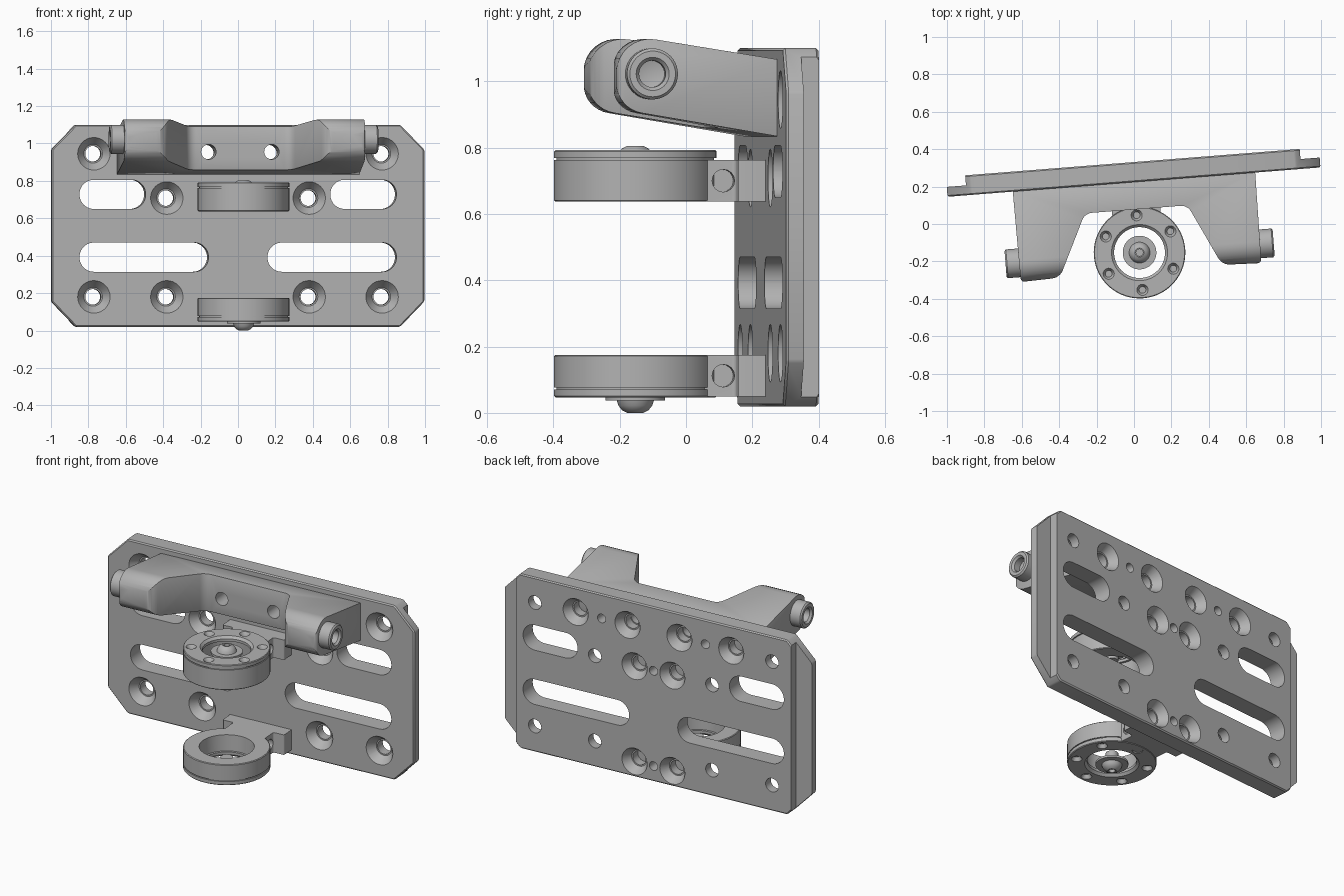
import bpy, bmesh
from math import cos, sin, pi, radians, tan
from mathutils import Matrix, Vector

cube = bpy.data.objects.get("Cube")
if cube:
    bpy.data.objects.remove(cube)

# The whole assembly is turned slightly about the vertical axis
FRAME = Matrix.Translation((0, 0.224, 0)) @ Matrix.Rotation(radians(4.5), 4, 'Z')
AXIS = {
    'X': lambda a, b, h: (h, a, b),
    'Y': lambda a, b, h: (a, h, b),
    'Z': lambda a, b, h: (a, b, h),
}

metal = bpy.data.materials.new("machined_grey")
metal.use_nodes = True
GREY = (0.45, 0.45, 0.45, 1)
metal.diffuse_color = GREY
metal.node_tree.nodes["Principled BSDF"].inputs["Base Color"].default_value = GREY


def rounded(corners, steps=6):
    """Polygon from (a, b, radius) corners with filleted corners."""
    pts = []
    for i, (a, b, r) in enumerate(corners):
        p = Vector((a, b))
        if r == 0:
            pts.append(p)
            continue
        d0 = (Vector(corners[i - 1][:2]) - p).normalized()
        d1 = (Vector(corners[(i + 1) % len(corners)][:2]) - p).normalized()
        half = d0.angle(d1) / 2
        centre = p + (d0 + d1).normalized() * (r / sin(half))
        start = p + d0 * (r / tan(half)) - centre
        end = p + d1 * (r / tan(half)) - centre
        turn = start.angle_signed(end)
        for k in range(steps + 1):
            pts.append(centre + Matrix.Rotation(-turn * k / steps, 2) @ start)
    return pts


def prism(bm, pts, h0, h1, axis):
    f = AXIS[axis]
    lo, hi = [[bm.verts.new(f(p[0], p[1], h)) for p in pts] for h in (h0, h1)]
    n = len(pts)
    bm.faces.new(lo)
    bm.faces.new(hi)
    for i in range(n):
        j = (i + 1) % n
        bm.faces.new((lo[i], lo[j], hi[j], hi[i]))


def lathe(bm, profile, axis, at, loop=False, seg=40):
    """Revolve (radius, height) points about an axis through the point at."""
    f = AXIS[axis]
    rings = []
    for r, h in profile:
        n = 1 if r == 0 else seg
        rings.append([bm.verts.new(Vector(f(r * cos(2 * pi * k / seg),
                      r * sin(2 * pi * k / seg), h)) + Vector(at)) for k in range(n)])
    pairs = list(zip(rings, rings[1:])) + ([(rings[-1], rings[0])] if loop else [])
    for lo, hi in pairs:
        for k in range(seg):
            m = (k + 1) % seg
            quad = [lo[k % len(lo)], lo[m % len(lo)], hi[m % len(hi)], hi[k % len(hi)]]
            bm.faces.new(list(dict.fromkeys(quad)))
    if not loop:
        for ring in (rings[0], rings[-1]):
            if len(ring) > 1:
                bm.faces.new(ring)


def rod(bm, r, h0, h1, axis, at, seg=24):
    lathe(bm, [(r, h0), (r, h1)], axis, at, seg=seg)


def make(name, bm):
    bmesh.ops.recalc_face_normals(bm, faces=bm.faces)
    mesh = bpy.data.meshes.new(name)
    bm.to_mesh(mesh)
    bm.free()
    mesh.materials.append(metal)
    ob = bpy.data.objects.new(name, mesh)
    bpy.context.collection.objects.link(ob)
    ob.matrix_world = FRAME
    return ob


def apply(ob, kind, **settings):
    mod = ob.modifiers.new(kind, kind)
    for key, value in settings.items():
        setattr(mod, key, value)
    bpy.context.view_layer.objects.active = ob
    bpy.ops.object.modifier_apply(modifier=mod.name)


def boolean(ob, cutter_bm, operation='DIFFERENCE'):
    cutter = make("cutter", cutter_bm)
    bpy.context.view_layer.update()
    apply(ob, 'BOOLEAN', object=cutter, operation=operation, solver='EXACT')
    bpy.data.objects.remove(cutter)


def finish(ob):
    bpy.ops.object.select_all(action='DESELECT')
    ob.select_set(True)
    bpy.context.view_layer.objects.active = ob
    bpy.ops.object.shade_smooth_by_angle(angle=radians(30))


# Back plate: octagon with stepped ends
T, STEP = 0.107, 0.053
bm = bmesh.new()
prism(bm, [(-1, 0.155), (-0.87, 0.02), (0.87, 0.02), (1, 0.155),
           (1, 0.967), (0.87, 1.1), (-0.87, 1.1), (-1, 0.967)], 0, T, 'Y')
bmesh.ops.bevel(bm, geom=bm.edges[:], offset=0.007, segments=1, affect='EDGES')
plate = make("back_plate", bm)
cut = bmesh.new()
FRONT_SINK = [(0.1, -0.012), (0.087, 0), (0.05, 0.05), (0.042, 0.05), (0.042, 0.2)]
BACK_SINK = [(0.042, -0.1), (0.042, 0.055), (0.05, 0.055), (0.082, T), (0.09, T + 0.011)]
for s in (-1, 1):
    prism(cut, [(s * 0.897, -1), (s * 1.2, -1), (s * 1.2, 2), (s * 0.897, 2)], STEP, 0.3, 'Y')
    for inner, z in ((0.495, 0.728), (0.158, 0.392)):
        prism(cut, rounded([(s * inner, z - 0.078, 0.077), (s * 0.85, z - 0.078, 0.077),
                            (s * 0.85, z + 0.078, 0.077), (s * inner, z + 0.078, 0.077)], 10),
              -0.1, 0.3, 'Y')
    for u, z in ((0.773, 0.945), (0.382, 0.708), (0.773, 0.18), (0.382, 0.18)):
        lathe(cut, FRONT_SINK, 'Y', (s * u, 0, z), seg=32)
    for u, z in ((0.507, 0.95), (0.169, 0.95), (0.123, 0.705), (0.123, 0.115)):
        lathe(cut, BACK_SINK, 'Y', (s * u, 0, z), seg=32)
    rod(cut, 0.027, 0.02, 0.3, 'Y', (s * 0.338, 0, 0.95))
for z in (0.705, 0.115):
    rod(cut, 0.027, 0.02, 0.3, 'Y', (0, 0, z))
boolean(plate, cut)
finish(plate)

# Yoke bracket: plan outline crossed with a tilted side profile
half_plan = [(0.65, 0, 0), (0.645, -0.485, 0.02), (0.435, -0.478, 0.07), (0.275, -0.146, 0.06)]
plan = half_plan + [(-u, v, r) for u, v, r in reversed(half_plan)]
side = rounded([(0, 1.066, 0), (-0.485, 1.145, 0.1), (-0.485, 0.917, 0.09), (0, 0.834, 0)], 8)
bm = bmesh.new()
prism(bm, rounded(plan), 0.7, 1.3, 'Z')
bracket = make("yoke_bracket", bm)
cut = bmesh.new()
prism(cut, side, -0.9, 0.9, 'X')
boolean(bracket, cut, 'INTERSECT')
apply(bracket, 'BEVEL', width=0.012, segments=2, limit_method='ANGLE', angle_limit=radians(50))
cut = bmesh.new()
for s in (-1, 1):
    rod(cut, 0.04, -0.3, 0.1, 'Y', (s * 0.169, 0, 0.955))
boolean(bracket, cut)
finish(bracket)

# Socket screws on the outer sides of the yoke
for s, label in ((-1, "right"), (1, "left")):
    bm = bmesh.new()
    lathe(bm, [(r, s * h) for r, h in ((0, -0.02), (0.077, -0.02), (0.077, 0.064), (0.069, 0.072),
                                       (0.05, 0.072), (0.04, 0.06), (0.04, 0.02), (0, 0.01))],
          'X', (s * 0.647, -0.382, 1.022))
    finish(make(label + "_socket_screw", bm))

# Ring holders; s is the outward vertical direction, z0 the inner face
V = -0.378
T_HALF = [(0.2, 0, 0), (0.2, -0.083, 0.008), (0.13, -0.083, 0.012), (0.13, -0.2, 0)]
for label, s, z0, h, tip in (("upper", 1, 0.637, 0.155, 0.805), ("lower", -1, 0.175, 0.128, 0)):
    bm = bmesh.new()
    ring = [(0.155, 0), (0.241, 0), (0.245, 0.004), (0.245, h - 0.03), (0.238, h - 0.03),
            (0.238, h - 0.024), (0.245, h - 0.024), (0.245, h - 0.004), (0.241, h),
            (0.15, h), (0.136, h - 0.014), (0.136, h - 0.03), (0.15, h - 0.03)]
    lathe(bm, [(r, s * z) for r, z in ring], 'Z', (0, V, z0), loop=True, seg=64)
    holder = make(label + "_ring", bm)
    cut = bmesh.new()
    for k in range(6):
        a = pi / 2 + k * pi / 3
        lathe(cut, [(0.018, s * (h - 0.022)), (0.02, s * (h - 0.015)),
                    (0.03, s * h), (0.03, s * (h + 0.02))],
              'Z', (0.2 * cos(a), V + 0.2 * sin(a), z0), seg=20)
    boolean(holder, cut)
    finish(holder)

    # Mounting tab joining the ring to the plate
    bm = bmesh.new()
    outline = T_HALF + [(-u, v, r) for u, v, r in reversed(T_HALF)]
    prism(bm, rounded(outline, 4), z0 + s * 0.001, z0 + s * 0.125, 'Z')
    tab = make(label + "_mounting_tab", bm)
    cut = bmesh.new()
    for side_sign in (-1, 1):
        rod(cut, 0.034, side_sign * 0.08, side_sign * 0.2, 'X', (0, -0.122, z0 + s * 0.063), 16)
    boolean(tab, cut)
    finish(tab)

    # Centre hub with domed socket tip
    bm = bmesh.new()
    hub = [(0, 0.02), (0.018, 0.02), (0.018, 0.001), (0.024, 0), (0.04, 0.008), (0.051, 0.022),
           (0.056, 0.037), (0.09, 0.037), (0.09, 0.05), (0.035, 0.05), (0.035, 0.11), (0, 0.11)]
    lathe(bm, [(r, -s * z) for r, z in hub], 'Z', (0, V, tip))
    finish(make(label + "_hub", bm))
